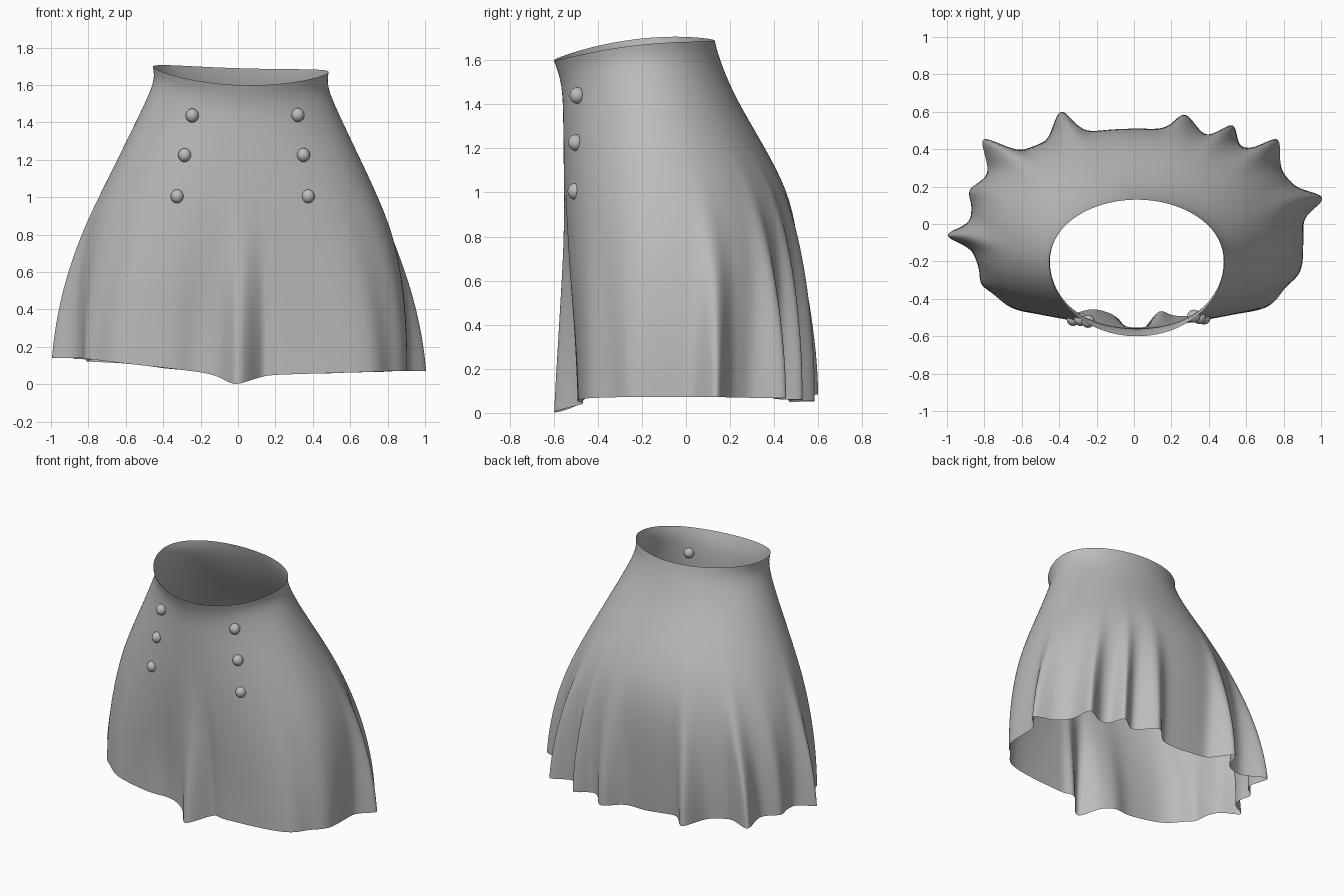
import bpy, math
from mathutils import Vector

cube = bpy.data.objects.get("Cube")
if cube:
    bpy.data.objects.remove(cube)


def material(name, value):
    mat = bpy.data.materials.new(name)
    mat.use_nodes = True
    colour = (value, value, value, 1)
    mat.diffuse_color = colour
    mat.node_tree.nodes["Principled BSDF"].inputs["Base Color"].default_value = colour
    return mat


grey = material("grey cloth", 0.5)
SEGMENTS = 180

# Cross-sections: height, half width, front y, back y, widest y, front squareness, fold strength
rows = [
    (1.66, .47, -.60, .13, -.2, 2, 0),
    (1.60, .46, -.577, .145, -.2, 2, 0),
    (1.52, .485, -.56, .175, -.2, 2, 0),
    (1.4, .54, -.557, .228, -.18, 2, 0),
    (1.2, .635, -.555, .35, -.14, 2.15, 0),
    (1, .73, -.55, .462, -.1, 2.3, .02),
    (.8, .81, -.54, .508, -.07, 2.5, .15),
    (.6, .855, -.525, .512, -.05, 2.9, .4),
    (.4, .88, -.508, .5, -.05, 3.4, .67),
    (.2, .89, -.497, .485, -.05, 3.9, .89),
    (.06, .89, -.492, .47, -.05, 4.2, 1),
]

# Fold tips on the hem: x, y, width
folds = [
    (1.01, .14, .06), (.77, .46, .06), (.53, .54, .05), (.27, .59, .08),
    (-.39, .61, .07), (-.81, .46, .06), (-1, -.06, .05), (-.88, .18, .06),
    (0, -.605, .07), (.14, -.455, .04), (-.22, -.455, .1), (-.83, -.24, .1),
    (.81, -.34, .1), (-.76, -.37, .1),
]


def section(row):
    """Rounded outline of the skirt at one level, before folding."""
    height, half, front, back, mid, square, fold = row
    points = []
    for i in range(SEGMENTS):
        angle = math.tau * i / SEGMENTS
        c, s = math.cos(angle), math.sin(angle)
        power = square if s < 0 else 2 + 0.6 * fold
        radius = (abs(c) ** power + abs(s) ** power) ** (-1 / power)
        depth = mid - front if s < 0 else back - mid
        points.append(Vector((half * c * radius + .015, mid + depth * s * radius)))
    return points


# Sideways push of each hem point, summed over the folds
hem = section(rows[-1])
push = [Vector((0, 0)) for p in hem]
for x, y, width in folds:
    tip = Vector((x, y))
    root = min(hem, key=lambda p: (p - tip).length)
    for i, p in enumerate(hem):
        push[i] += (tip - root) * math.exp(-((p - root).length / width) ** 2)


def rim_height(p):
    s = p.y + .2
    return 1.685 + .104 * s - .27 * s * s - .03 * p.x


def hem_height(p):
    slope = .11 if p.x < 0 else .03
    return .045 + slope * abs(p.x) - .045 * math.exp(-(p.x / .1) ** 2) * (p.y < 0)


# Skirt: open lofted cloth
verts, faces = [], []
rim = section(rows[0])
top, bottom = rows[0][0], rows[-1][0]
for row in rows:
    t = (row[0] - bottom) / (top - bottom)
    for i, p in enumerate(section(row)):
        q = p + push[i] * row[-1]
        z = hem_height(hem[i]) * (1 - t) + rim_height(rim[i]) * t
        verts.append((q.x, q.y, z))
for r in range(len(rows) - 1):
    for i in range(SEGMENTS):
        a, b = r * SEGMENTS + i, r * SEGMENTS + (i + 1) % SEGMENTS
        faces.append((a, a + SEGMENTS, b + SEGMENTS, b))
mesh = bpy.data.meshes.new("skirt")
mesh.from_pydata(verts, [], faces)
mesh.materials.append(grey)
mesh.shade_smooth()
skirt = bpy.data.objects.new("skirt", mesh)
bpy.context.collection.objects.link(skirt)
skirt.modifiers.new("smooth cloth", "SUBSURF").levels = 2
skirt.modifiers["smooth cloth"].render_levels = 2

# Buttons: two slanting columns of three
columns = {
    "right": [(-.245, -.52, 1.437), (-.285, -.51, 1.225), (-.325, -.51, 1.005)],
    "left": [(.32, -.493, 1.44), (.35, -.5, 1.226), (.375, -.502, 1.005)],
}
for side, spots in columns.items():
    for n, spot in enumerate(spots, 1):
        bpy.ops.mesh.primitive_uv_sphere_add(segments=32, ring_count=16, radius=.035, location=spot)
        button = bpy.context.object
        button.name = f"{side}_button_{n}"
        button.scale.z = 1.06
        button.data.materials.append(grey)
        button.data.shade_smooth()
